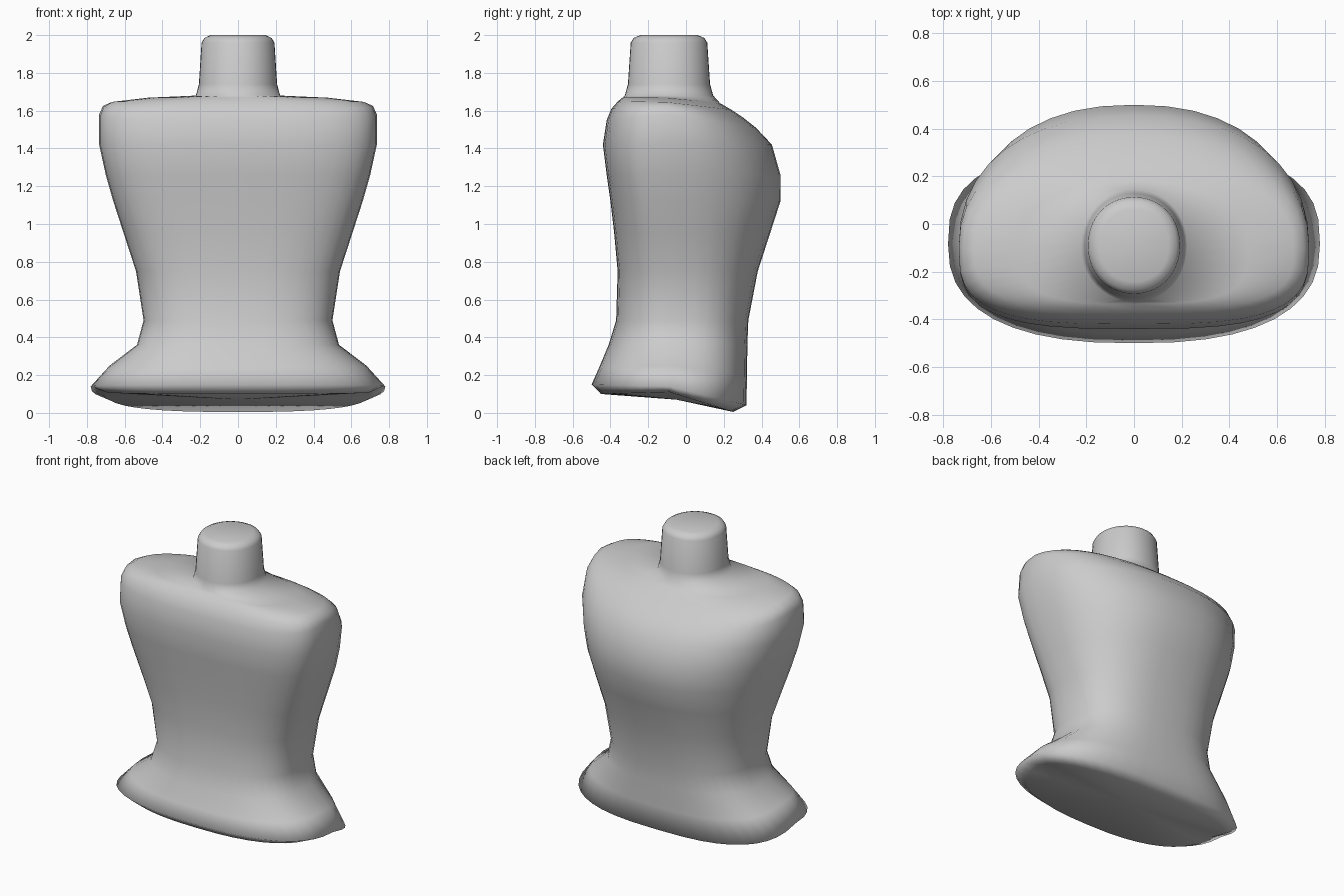
import bpy, bmesh
from math import sin, cos, pi

if "Cube" in bpy.data.objects:
    bpy.data.objects.remove(bpy.data.objects["Cube"])

SEG = 40

# tilted rings: half width, y front, y back, z front, z side, z back
HEM = [
    (.70, -.45, .25, .10, .11, .005),
    (.78, -.50, .32, .15, .14, .04),
    (.68, -.46, .323, .24, .25, .20),
]
SHOULDER = [
    (.735, -.42, .37, 1.55, 1.58, 1.51),
    (.715, -.395, .30, 1.61, 1.625, 1.565),
    (.67, -.36, .24, 1.65, 1.645, 1.605),
    (.48, -.335, .18, 1.67, 1.668, 1.64),
]
# level rings from waist to chest: half width, y front, y back, z
BODY = [
    (.535, -.41, .325, .36),
    (.50, -.37, .33, .49),
    (.54, -.362, .38, .75),
    (.605, -.38, .445, .95),
    (.66, -.40, .50, 1.12),
    (.70, -.42, .50, 1.26),
    (.735, -.44, .455, 1.42),
]
# round neck: radius, z
NECK = [(.223, 1.68), (.207, 1.74), (.193, 1.96), (.178, 1.985), (.145, 2.0)]
NECK_Y = -.09


def spow(v, p):
    return (1 if v >= 0 else -1) * abs(v) ** p


def ring(bm, w, yf, ys, yb, zf, zs, zb, nf, nb):
    """Closed superellipse, with separate front and back depth, height and squareness."""
    verts = []
    for i in range(SEG):
        a = 2 * pi * i / SEG
        s, c = sin(a), cos(a)
        n, y_end, z_end = (nf, yf, zf) if c < 0 else (nb, yb, zb)
        k = abs(c) ** (2 / n)
        verts.append(bm.verts.new((w * spow(s, 2 / n), ys + (y_end - ys) * k,
                                   zs + (z_end - zs) * k)))
    return verts


def body_ring(bm, w, yf, yb, zf, zs, zb):
    # front gets squarer and back gets rounder with height; widest line drifts forward
    front = 2.4 + .8 * min(1, zs / 1.4)
    back = 2.8 - .5 * min(1, zs / 1.2)
    side_y = -.10 + .07 * max(0, 1 - abs(zs - .6) / .6)
    return ring(bm, w, yf, side_y, yb, zf, zs, zb, front, back)


def cap(bm, verts, centre):
    mid = bm.verts.new(centre)
    for i in range(SEG):
        bm.faces.new((verts[i], verts[(i + 1) % SEG], mid))


# whole torso lofted from hem to neck
bm = bmesh.new()
loops = [body_ring(bm, *r) for r in HEM]
loops += [body_ring(bm, w, yf, yb, z, z, z) for w, yf, yb, z in BODY]
loops += [body_ring(bm, *r) for r in SHOULDER]
for r, z in NECK:
    loops.append(ring(bm, r, NECK_Y - r * 1.05, NECK_Y, NECK_Y + r * 1.05, z, z, z, 2.1, 2.1))
for lo, hi in zip(loops, loops[1:]):
    for i in range(SEG):
        j = (i + 1) % SEG
        bm.faces.new((lo[i], lo[j], hi[j], hi[i]))
cap(bm, loops[0], (0, -.05, .07))
cap(bm, loops[-1], (0, NECK_Y, 2.0))
bmesh.ops.recalc_face_normals(bm, faces=bm.faces)

mesh = bpy.data.meshes.new("torso")
bm.to_mesh(mesh)
bm.free()
torso = bpy.data.objects.new("torso", mesh)
bpy.context.collection.objects.link(torso)
for p in mesh.polygons:
    p.use_smooth = True
